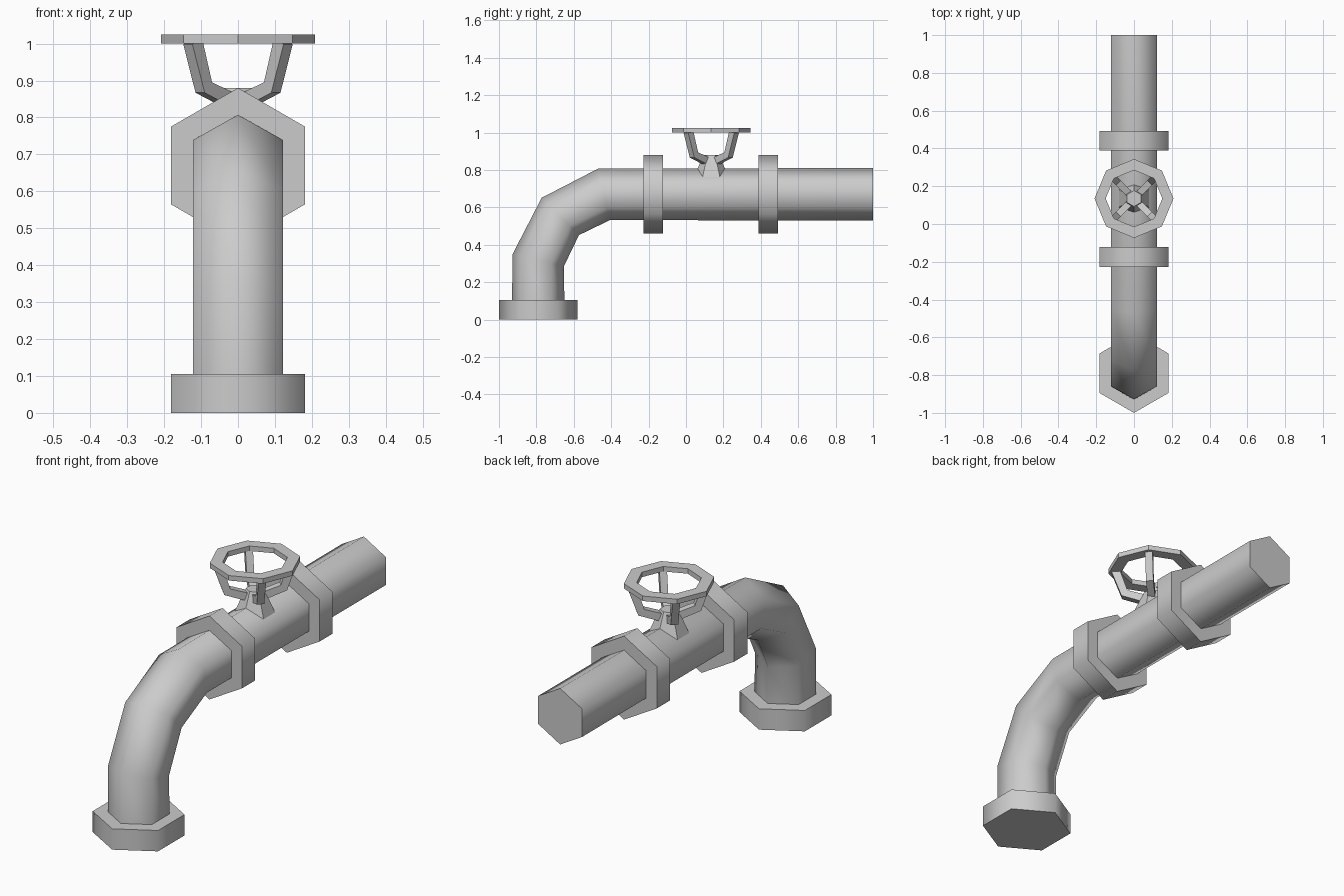
import bpy, bmesh
from math import sin, cos, pi, radians
from mathutils import Vector

cube = bpy.data.objects.get("Cube")
if cube:
    bpy.data.objects.remove(cube, do_unlink=True)

grey = bpy.data.materials.new("grey metal")
grey.use_nodes = True
colour = (0.6, 0.6, 0.6, 1)
grey.diffuse_color = colour
grey.node_tree.nodes["Principled BSDF"].inputs["Base Color"].default_value = colour


def finish(bm, name, angle=None):
    bmesh.ops.recalc_face_normals(bm, faces=bm.faces)
    mesh = bpy.data.meshes.new(name)
    bm.to_mesh(mesh)
    bm.free()
    mesh.materials.append(grey)
    obj = bpy.data.objects.new(name, mesh)
    bpy.context.collection.objects.link(obj)
    if angle:
        bpy.ops.object.select_all(action='DESELECT')
        obj.select_set(True)
        bpy.context.view_layer.objects.active = obj
        bpy.ops.object.shade_smooth_by_angle(angle=radians(angle))
    return obj


def sweep(name, path, side, section, angle=None):
    """Carry a cross-section along a planar path; side is the plane's normal.
    Section points are (along side, along the in-plane perpendicular)."""
    bm = bmesh.new()
    pts = [Vector(p) for p in path]
    side = Vector(side).normalized()
    rings = []
    for i, p in enumerate(pts):
        before = (p - pts[i - 1]).normalized() if i else Vector()
        after = (pts[i + 1] - p).normalized() if i < len(pts) - 1 else Vector()
        up = (before + after).normalized().cross(side)
        rings.append([bm.verts.new(p + side * u + up * v) for u, v in section])
    n = len(section)
    for a, b in zip(rings, rings[1:]):
        for k in range(n):
            bm.faces.new((a[k], a[(k + 1) % n], b[(k + 1) % n], b[k]))
    bm.faces.new(rings[0])
    bm.faces.new(rings[-1])
    return finish(bm, name, angle)


def hexagon(r):
    return [(r * sin(k * pi / 3), r * cos(k * pi / 3)) for k in range(6)]


X = (1, 0, 0)
AXIS_Z, DROP_Y, VALVE_Y = 0.67, -0.79, 0.135

# Bent pipe
sweep("pipe", [(0, DROP_Y, 0.02), (0, DROP_Y, 0.318), (0, -0.672, 0.552),
               (0, -0.438, AXIS_Z), (0, 1, AXIS_Z)], X, hexagon(0.141), 70)

# Hexagonal collars
sweep("base_collar", [(0, DROP_Y, 0), (0, DROP_Y, 0.105)], X, hexagon(0.21), 70)
for name, y in (("front_collar", -0.175), ("back_collar", 0.44)):
    sweep(name, [(0, y - 0.052, AXIS_Z), (0, y + 0.052, AXIS_Z)], X, hexagon(0.21), 70)

# Tapered valve stem
bm = bmesh.new()
rings = [[bm.verts.new((u, VALVE_Y + v, z)) for u, v in hexagon(r)]
         for r, z in ((0.111, 0.72), (0.042, 0.88))]
for k in range(6):
    j = (k + 1) % 6
    bm.faces.new((rings[0][k], rings[0][j], rings[1][j], rings[1][k]))
for ring in rings:
    bm.faces.new(ring)
finish(bm, "valve_stem")

# Cranked spokes on the diagonals
a, b = 0.0175, 0.02
for i in range(4):
    t = pi / 4 + i * pi / 2
    path = [(r * cos(t), VALVE_Y + r * sin(t), z)
            for r, z in ((0.01, 0.838), (0.131, 0.881), (0.173, 1.005))]
    sweep(f"wheel_spoke_{i + 1}", path, (-sin(t), cos(t), 0),
          [(-a, -b), (a, -b), (a, b), (-a, b)])

# Octagonal handwheel rim
bm = bmesh.new()
loops = [[bm.verts.new((r * cos(k * pi / 4), VALVE_Y + r * sin(k * pi / 4), z))
          for k in range(8)]
         for r, z in ((0.209, 1.0), (0.209, 1.025), (0.15, 1.025), (0.15, 1.0))]
for i in range(4):
    p, q = loops[i], loops[(i + 1) % 4]
    for k in range(8):
        j = (k + 1) % 8
        bm.faces.new((p[k], p[j], q[j], q[k]))
finish(bm, "handwheel_rim")
